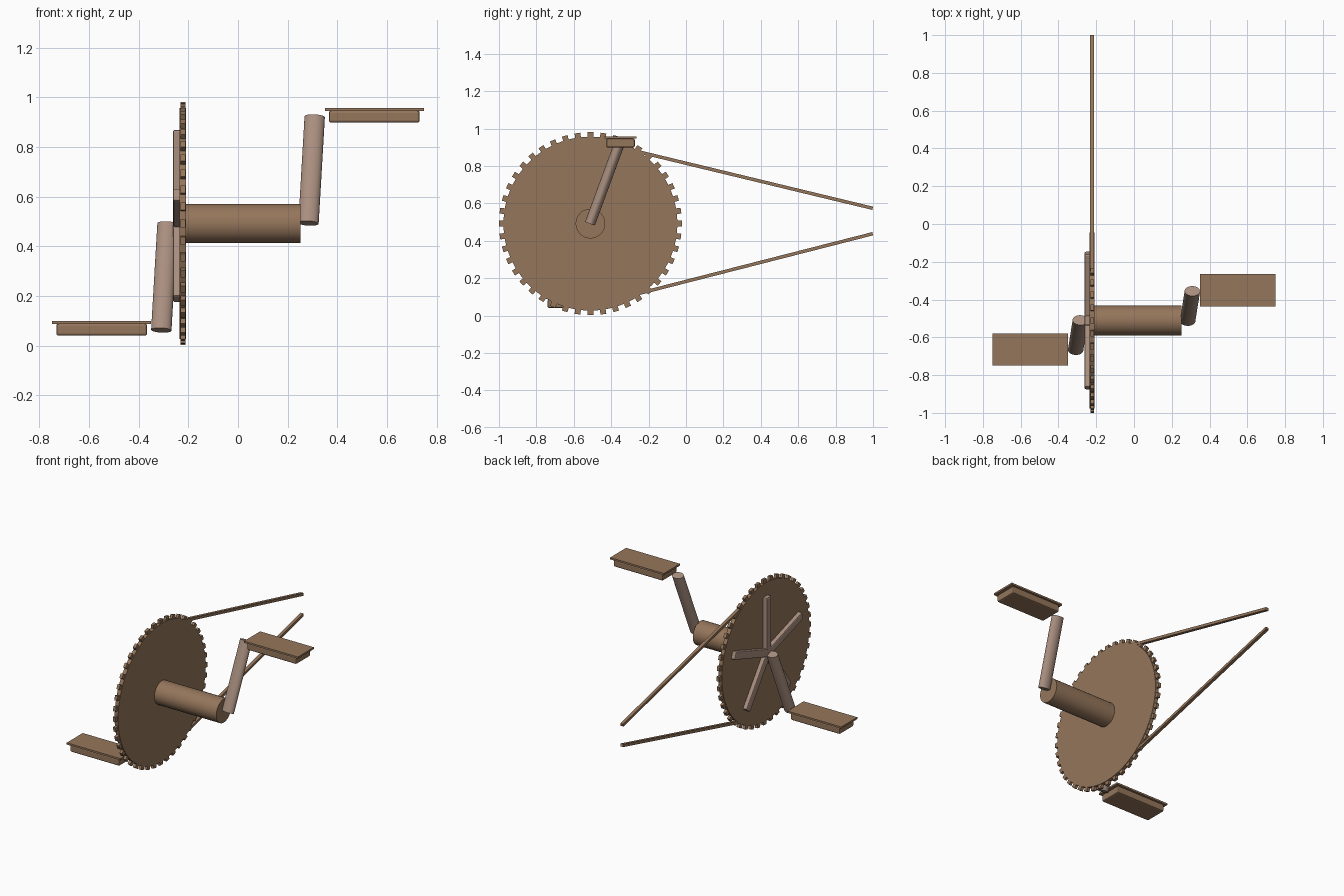
import bpy, math
from mathutils import Vector, Matrix

if "Cube" in bpy.data.objects:
    bpy.data.objects.remove(bpy.data.objects["Cube"])

CY, CZ = -0.511, 0.492        # crank axis position
RING_X = -0.222               # chainring mid-plane


def material(name, rgb):
    m = bpy.data.materials.new(name)
    m.diffuse_color = (*rgb, 1)
    m.use_nodes = True
    m.node_tree.nodes["Principled BSDF"].inputs["Base Color"].default_value = m.diffuse_color
    return m


BROWN = material("warm brown", (0.30, 0.18, 0.105))
TAN = material("dusty tan", (0.40, 0.275, 0.215))


def finish(name, mat, bevel=0, smooth=False):
    ob = bpy.context.object
    ob.name = name
    ob.data.materials.append(mat)
    if bevel:
        b = ob.modifiers.new("bevel", 'BEVEL')
        b.width, b.segments = bevel, 2
    if smooth:
        bpy.ops.object.shade_smooth_by_angle(angle=math.radians(35))
    return ob


def box(name, mat, loc, size, rot_x=0, bevel=0):
    bpy.ops.mesh.primitive_cube_add(size=1, location=loc, rotation=(rot_x, 0, 0))
    ob = bpy.context.object
    ob.scale = size
    bpy.ops.object.transform_apply(location=False, rotation=False, scale=True)
    return finish(name, mat, bevel)


def disc(name, mat, x0, x1, r, sides):
    bpy.ops.mesh.primitive_cylinder_add(vertices=sides, radius=r, depth=x1 - x0,
                                        location=((x0 + x1) / 2, CY, CZ),
                                        rotation=(0, math.pi / 2, 0))
    return finish(name, mat, smooth=True)


def crank(name, a, b):
    # oval rod, wide across x, running from a to b
    a, b = Vector(a), Vector(b)
    z = (b - a).normalized()
    y = z.cross(Vector((1, 0, 0))).normalized()
    x = y.cross(z)
    bpy.ops.mesh.primitive_cylinder_add(vertices=32, radius=1, depth=(b - a).length)
    ob = bpy.context.object
    ob.data.transform(Matrix.Diagonal((0.041, 0.028, 1, 1)))
    ob.data.transform(Matrix((x, y, z)).transposed().to_4x4())
    ob.location = (a + b) / 2
    finish(name, TAN, smooth=True)


def pedal(side, s, y, top):
    box(side + "_pedal_plate", BROWN, (s * 0.55, y, top - 0.006), (0.40, 0.171, 0.012))
    box(side + "_pedal_body", BROWN, (s * 0.549, y, top - 0.0355), (0.366, 0.152, 0.049), bevel=0.009)


# chainring, its teeth and the axle
disc("chainring", BROWN, -0.235, -0.209, 0.465, 96)
TEETH = 44
for i in range(TEETH):
    t = 2 * math.pi * i / TEETH
    r = 0.472
    box(f"tooth_{i}", BROWN, (RING_X, CY + r * math.cos(t), CZ + r * math.sin(t)),
        (0.019, 0.034, 0.031), t)
disc("axle", BROWN, -0.215, 0.252, 0.079, 48)

# five spider arms on the outer face
for i in range(5):
    t = math.pi / 2 + 2 * math.pi * i / 5
    r = 0.188
    box(f"spider_arm_{i}", TAN, (-0.243, CY + r * math.cos(t), CZ + r * math.sin(t)),
        (0.038, 0.378, 0.052), t, 0.008)

# cranks and pedals, half a turn apart
for side, s in (("right", 1), ("left", -1)):
    crank(side + "_crank", (s * 0.284, CY - s * 0.002, CZ + s * 0.001),
          (s * 0.309, CY + s * 0.156, CZ + s * 0.43))
pedal("right", 1, -0.35, 0.958)
pedal("left", -1, -0.664, 0.10)

# chain runs converging towards the back
for name, z0, z1 in (("upper_chain", 0.880, 0.574), ("lower_chain", 0.114, 0.438)):
    a, b = Vector((RING_X, -0.27, z0)), Vector((RING_X, 0.998, z1))
    d = b - a
    box(name, BROWN, (a + b) / 2, (0.021, d.length, 0.018), math.atan2(d.z, d.y))
